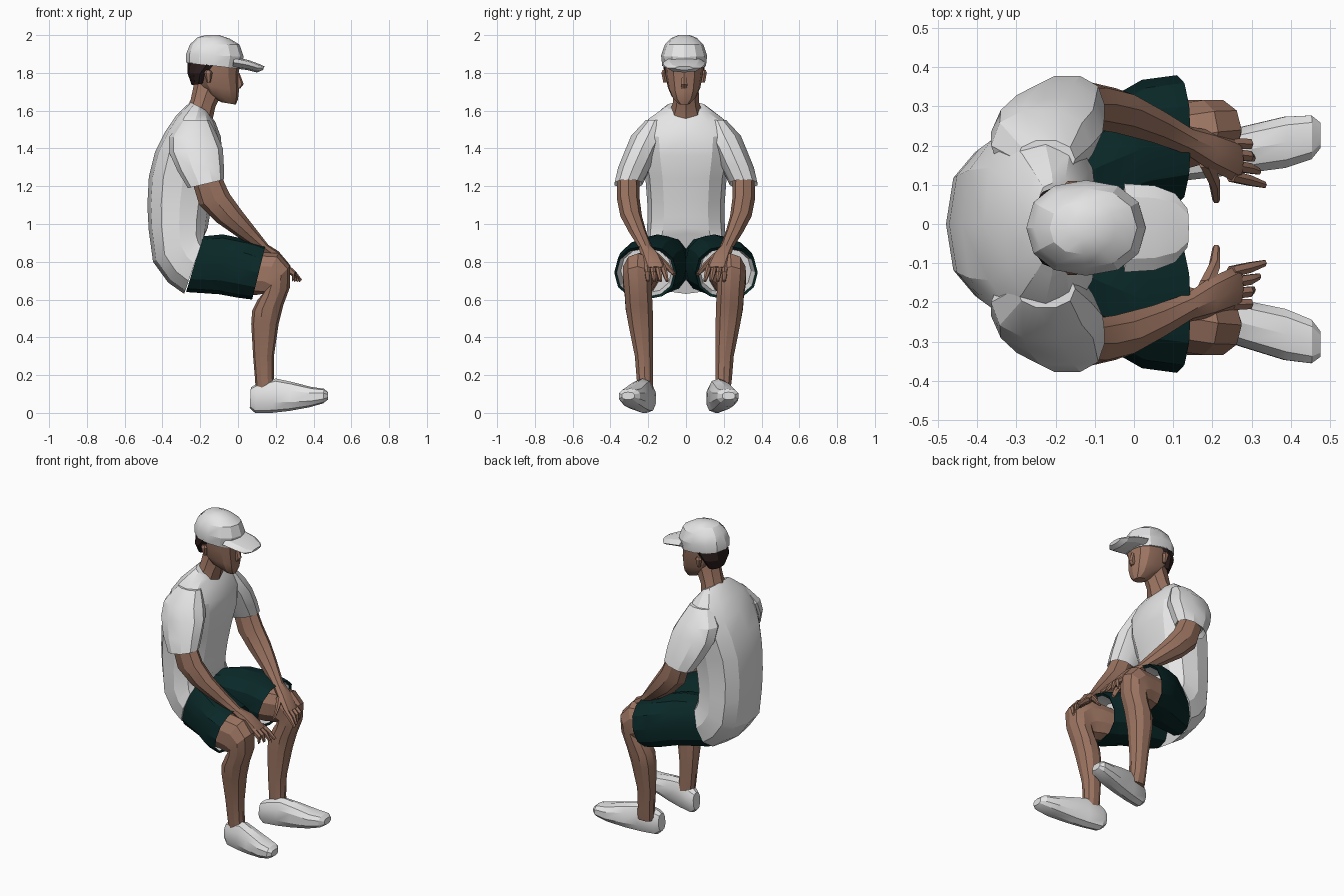
import bpy, bmesh, math


def material(name, rgb):
    m = bpy.data.materials.new(name)
    m.diffuse_color = (*rgb, 1)
    return m


WHITE = material("white_cloth", (0.78, 0.78, 0.79))
SKIN = material("skin", (0.33, 0.175, 0.12))
GREEN = material("dark_green_cloth", (0.003, 0.021, 0.021))
HAIR = material("dark_hair", (0.025, 0.012, 0.012))


def loft(name, mat, rings, n=8, side=1, power=1.0, shift=0.0, lining=None):
    """Skin closed rings (xa, za, xb, zb, y, half_width): a and b are the ring's ends
    in the side profile. Ring spans from index `lining` on are white."""
    bm = bmesh.new()
    loops = []
    for xa, za, xb, zb, y, w in rings:
        loop = []
        for i in range(n):
            t = 2 * math.pi * i / n
            c, s = [math.copysign(abs(v) ** power, v) if abs(v) > 1e-6 else 0.0
                    for v in (math.cos(t), math.sin(t))]
            loop.append(bm.verts.new(((xa + xb) / 2 + c * (xb - xa) / 2,
                                      side * (y + shift) + s * w,
                                      (za + zb) / 2 + c * (zb - za) / 2)))
        loops.append(loop)
    bm.faces.new(loops[0])
    for k, (p, q) in enumerate(zip(loops, loops[1:])):
        for i in range(n):
            j = (i + 1) % n
            f = bm.faces.new((p[i], p[j], q[j], q[i]))
            f.material_index = int(lining is not None and k >= lining)
    cap = bm.faces.new(loops[-1])
    cap.material_index = int(lining is not None)
    bmesh.ops.recalc_face_normals(bm, faces=bm.faces)
    me = bpy.data.meshes.new(name)
    bm.to_mesh(me)
    bm.free()
    me.materials.append(mat)
    if lining is not None:
        me.materials.append(WHITE)
    ob = bpy.data.objects.new(name, me)
    bpy.context.collection.objects.link(ob)
    bpy.ops.object.select_all(action='DESELECT')
    ob.select_set(True)
    bpy.context.view_layer.objects.active = ob
    bpy.ops.object.shade_smooth_by_angle(angle=math.radians(25))
    return ob


# Shirt body, from the slanted hem up to the collar
loft("shirt_body", WHITE, [
    (-.285, .63, -.175, .95, 0, .225), (-.37, .69, -.168, .96, 0, .22),
    (-.45, .80, -.16, .98, 0, .212), (-.473, .97, -.15, 1.04, 0, .205),
    (-.48, 1.10, -.135, 1.12, 0, .205), (-.472, 1.25, -.11, 1.24, 0, .215),
    (-.44, 1.38, -.085, 1.36, 0, .24), (-.385, 1.49, -.09, 1.46, 0, .25),
    (-.33, 1.57, -.12, 1.54, 0, .20), (-.27, 1.63, -.15, 1.58, 0, .13),
    (-.25, 1.645, -.165, 1.60, 0, .105)], n=12, power=.8)

# Neck and head
loft("neck", SKIN, [(-.28, 1.59, -.135, 1.55, 0, .095), (-.25, 1.66, -.12, 1.62, 0, .07),
                    (-.225, 1.78, -.07, 1.72, 0, .065)])
loft("head", SKIN, [
    (-.09, 1.645, -.012, 1.632, -.01, .032), (-.165, 1.69, .0, 1.66, -.01, .066),
    (-.205, 1.74, .005, 1.705, -.01, .086), (-.24, 1.80, .002, 1.79, -.01, .10),
    (-.25, 1.87, .012, 1.85, -.01, .105)], n=12, power=.85)
loft("nose", SKIN, [(-.02, 1.80, .008, 1.80, -.01, .010), (-.01, 1.735, .03, 1.74, -.01, .02),
                    (-.01, 1.715, .012, 1.718, -.01, .014)], n=6)
loft("hair", HAIR, [(-.245, 1.735, -.175, 1.745, -.01, .072),
                    (-.268, 1.80, -.13, 1.80, -.01, .106),
                    (-.266, 1.87, -.03, 1.86, -.01, .113)], n=12)

# Cap: dome and peak
loft("cap_dome", WHITE, [
    (-.275, 1.855, .015, 1.82, -.01, .116), (-.275, 1.90, .03, 1.885, -.01, .122),
    (-.255, 1.95, .008, 1.95, -.01, .102), (-.215, 1.988, -.045, 1.982, -.01, .068),
    (-.17, 2.0, -.10, 2.0, -.01, .03)], n=12, power=.9)
loft("cap_peak", WHITE, [
    (-.03, 1.825, -.02, 1.885, -.01, .113), (.05, 1.815, .055, 1.868, -.01, .108),
    (.10, 1.802, .11, 1.848, -.01, .088), (.132, 1.815, .14, 1.835, -.01, .05)])

# Paired parts; shift moves a part outward, toe turns the foot out
for side, word, shift, heel, toe in ((1, "left", 0, .15, .225), (-1, "right", .018, .20, .305)):
    loft(word + "_ear", SKIN, [(-.165, 1.75, -.145, 1.75, .1 - .01 * side, .012),
                               (-.18, 1.80, -.135, 1.80, .108 - .01 * side, .014),
                               (-.17, 1.815, -.145, 1.815, .106 - .01 * side, .01)], 6, side)
    loft(word + "_sleeve", WHITE, [
        (-.30, 1.55, -.15, 1.55, .165, .05), (-.365, 1.46, -.11, 1.47, .20, .095),
        (-.365, 1.38, -.08, 1.40, .235, .09), (-.32, 1.28, -.075, 1.31, .275, .088),
        (-.265, 1.19, -.075, 1.235, .305, .076), (-.245, 1.215, -.09, 1.25, .305, .064)],
        10, side, .9)
    loft(word + "_arm", SKIN, [
        (-.25, 1.25, -.10, 1.28, .305, .058), (-.205, 1.10, -.045, 1.16, .305, .06),
        (-.115, 1.01, .02, 1.07, .29, .057), (.0, .93, .09, .98, .255, .046),
        (.105, .865, .16, .89, .215, .036), (.165, .82, .215, .855, .19, .05),
        (.24, .755, .27, .79, .165, .056), (.25, .745, .28, .775, .162, .05)], 8, side)
    # Fingers and thumb spread over the knee
    for i in range(4):
        y, ytip, x = .122 + .028 * i, .10 + .034 * i, .335 - .014 * i
        loft(f"{word}_finger_{i + 1}", SKIN, [
            (.235, .76, .26, .79, y, .016), (.285, .725, .305, .75, (y + ytip) / 2, .015),
            (x - .008, .692, x + .004, .705, ytip, .009)], 6, side)
    loft(word + "_thumb", SKIN, [
        (.16, .82, .20, .85, .165, .024), (.19, .77, .22, .80, .11, .02),
        (.20, .725, .22, .74, .062, .01)], 6, side)
    # Shorts leg with a pale lining turned into the opening
    loft(word + "_shorts_leg", GREEN, [
        (-.275, .64, -.185, .935, .10, .115), (-.10, .628, -.08, .945, .15, .155),
        (.0, .61, .04, .92, .20, .168), (.075, .60, .145, .885, .215, .165),
        (.07, .613, .13, .872, .215, .152), (-.01, .635, .02, .87, .21, .135)],
        12, side, .9, lining=4)
    # Bent leg from thigh over the knee to the ankle
    loft(word + "_leg", SKIN, [
        (-.03, .63, .0, .84, .21, .09), (.07, .625, .13, .85, .22, .09),
        (.10, .625, .215, .845, .235, .085), (.13, .63, .275, .775, .24, .08),
        (.105, .60, .275, .665, .235, .075), (.075, .54, .24, .57, .23, .075),
        (.07, .47, .215, .47, .222, .068), (.08, .30, .19, .30, .205, .05),
        (.09, .18, .19, .18, .20, .045), (.095, .10, .20, .10, .195, .04)],
        10, side, .9, shift)
    # Shoe, from heel to toe
    profile = [(.062, .025, .068, .135, .035), (.09, 0, .10, .155, .05),
               (.18, 0, .20, .182, .056), (.27, .01, .28, .165, .062),
               (.38, .03, .39, .137, .068), (.45, .05, .455, .128, .058),
               (.476, .07, .476, .11, .034)]
    loft(word + "_shoe", WHITE, [
        (xa, za, xb, zb, heel + (toe - heel) * (xa - .06) / .41, w)
        for xa, za, xb, zb, w in profile], 10, side, .8)
